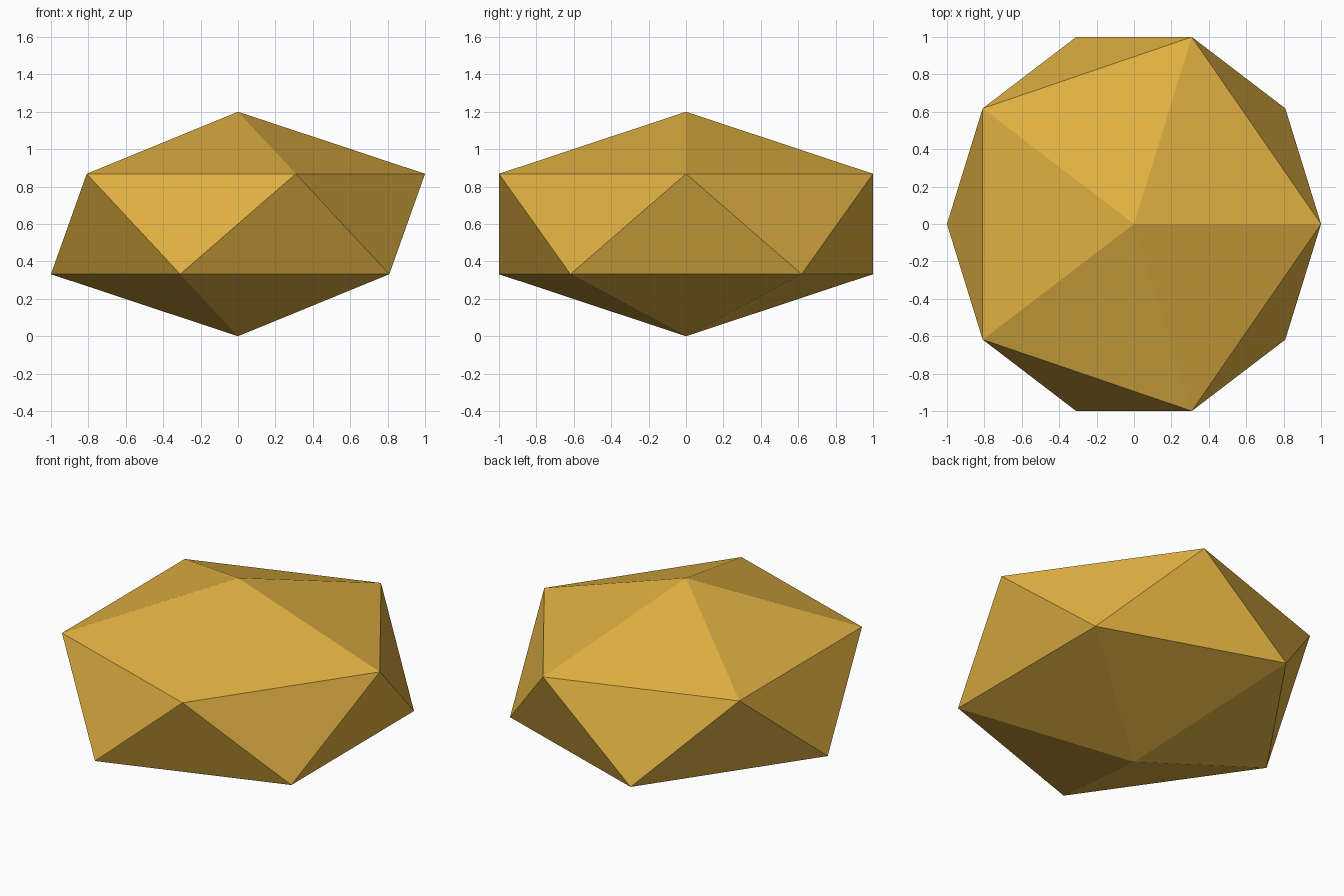
import bpy
import bmesh
from mathutils import Vector

cube = bpy.data.objects.get("Cube")
if cube:
    bpy.data.objects.remove(cube, do_unlink=True)

# Gold material
GOLD = (0.75, 0.44, 0.055, 1.0)
gold = bpy.data.materials.new("gold")
gold.use_nodes = True
gold.diffuse_color = GOLD
gold.node_tree.nodes["Principled BSDF"].inputs["Base Color"].default_value = GOLD

# Flattened twenty-sided nugget, stretched to fill its footprint
WIDTH, DEPTH, HEIGHT = 2.0, 2.0, 1.2
bm = bmesh.new()
bmesh.ops.create_icosphere(bm, subdivisions=1, radius=1.0)
extent = [max(abs(v.co[i]) for v in bm.verts) * 2 for i in range(3)]
bmesh.ops.scale(bm, verts=bm.verts,
                vec=Vector((WIDTH / extent[0], DEPTH / extent[1], HEIGHT / extent[2])))
bmesh.ops.translate(bm, verts=bm.verts, vec=Vector((0, 0, HEIGHT / 2)))
for face in bm.faces:
    face.smooth = False

mesh = bpy.data.meshes.new("gold_nugget")
bm.to_mesh(mesh)
bm.free()
mesh.materials.append(gold)
nugget = bpy.data.objects.new("gold_nugget", mesh)
bpy.context.collection.objects.link(nugget)
